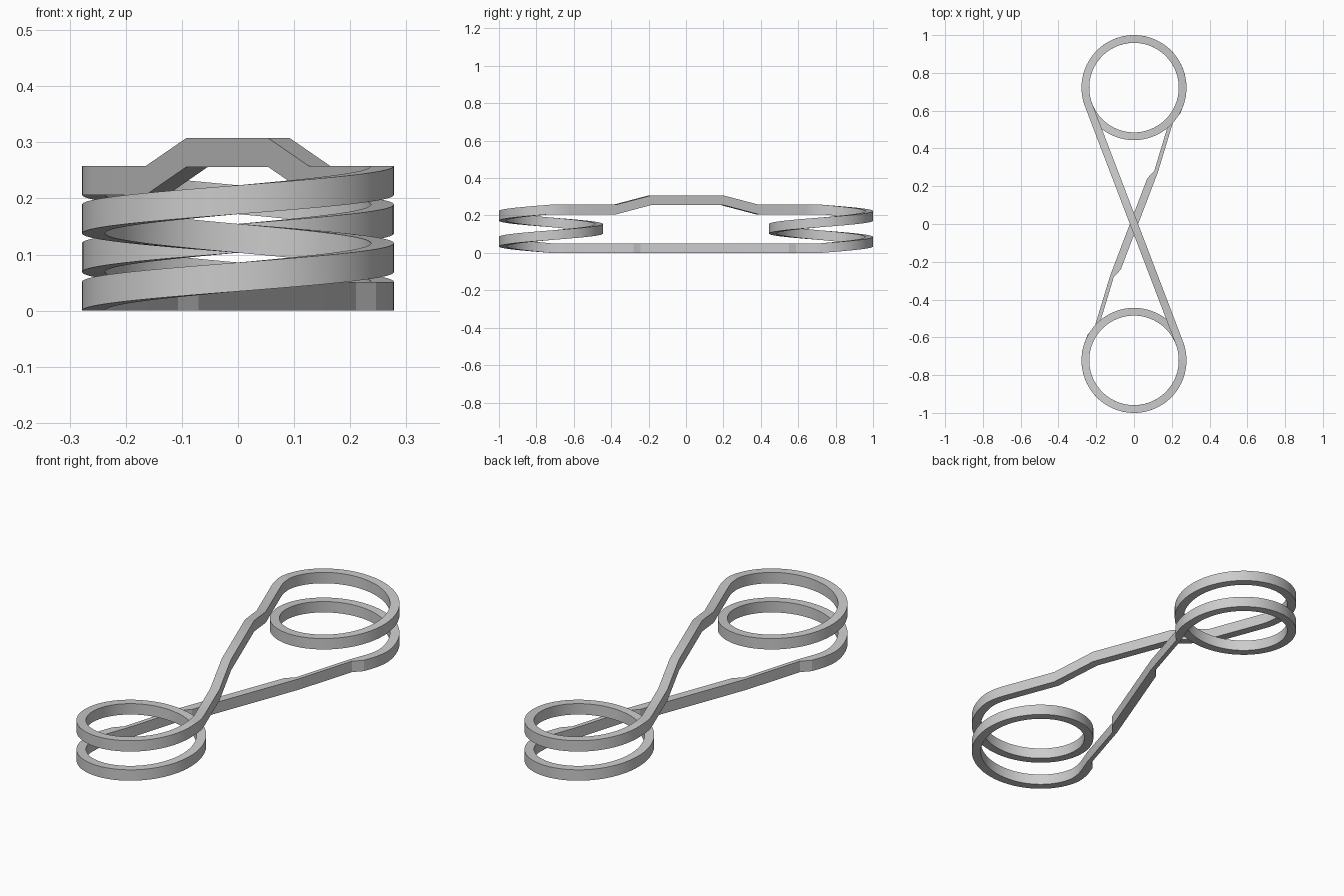
import bpy, bmesh, math
from mathutils import Vector, Matrix

if "Cube" in bpy.data.objects:
    bpy.data.objects.remove(bpy.data.objects["Cube"])

R, CY = 0.2575, 0.722          # coil centreline radius and centre
HW, H = 0.0205, 0.0515         # half width and height of the band
TOP, RISE = 0.2065, 0.05       # underside of upper band, bridge lift
A = math.asin(R / CY)          # slant of the crossing arms
TY = CY - R * math.sin(A)      # where an arm meets its coil

# stations: x, y, z, left offset, right offset
path = []

# lower arm, with the pinched stretch
for y, l, r in [(0, 1, 1), (0.235, 1, 1), (0.28, 0, 1), (0.55, 1, 0), (0.595, 1, 1)]:
    path.append((y * math.tan(A), y, 0, l * HW, r * HW))

# coil: flat lead-in, one and a half rising turns, flat lead-out
steps = 104
for i in range(-4, steps + 5):
    t = min(max(i / steps, 0), 1)
    a = 3 * math.pi * t
    if i < 0:
        a = A * i / 4
    elif i > steps:
        a = 3 * math.pi + A * (i - steps) / 4
    path.append((R * math.cos(a), CY + R * math.sin(a), TOP * t, HW, HW))

# upper arm with the raised bridge
for y, z in [(0.38, TOP), (0.19, TOP + RISE), (0, TOP + RISE)]:
    path.append((-y * math.tan(A), y, z, HW, HW))

# sweep the rectangular section along the half path
bm = bmesh.new()
rings = []
for i, (x, y, z, l, r) in enumerate(path):
    p, q = path[max(i - 1, 0)], path[min(i + 1, len(path) - 1)]
    n = Vector((p[1] - q[1], q[0] - p[0], 0)).normalized()
    c = Vector((x, y, z))
    up = Vector((0, 0, H))
    rings.append([bm.verts.new(v) for v in
                  (c + n * l, c - n * r, c - n * r + up, c + n * l + up)])
for a, b in zip(rings, rings[1:]):
    for k in range(4):
        m = (k + 1) % 4
        bm.faces.new((a[k], a[m], b[m], b[k]))

# half-turn copy makes the opposite coil; weld at the crossing
dup = bmesh.ops.duplicate(bm, geom=bm.verts[:] + bm.edges[:] + bm.faces[:])["geom"]
bmesh.ops.rotate(bm, verts=[g for g in dup if isinstance(g, bmesh.types.BMVert)],
                 cent=(0, 0, 0), matrix=Matrix.Rotation(math.pi, 3, 'Z'))
bmesh.ops.remove_doubles(bm, verts=bm.verts[:], dist=1e-4)
bmesh.ops.recalc_face_normals(bm, faces=bm.faces[:])

mesh = bpy.data.meshes.new("coiled_band")
bm.to_mesh(mesh)
bm.free()
band = bpy.data.objects.new("coiled_band", mesh)
bpy.context.collection.objects.link(band)
bpy.context.view_layer.objects.active = band
band.select_set(True)
bpy.ops.object.shade_smooth_by_angle(angle=math.radians(20))
